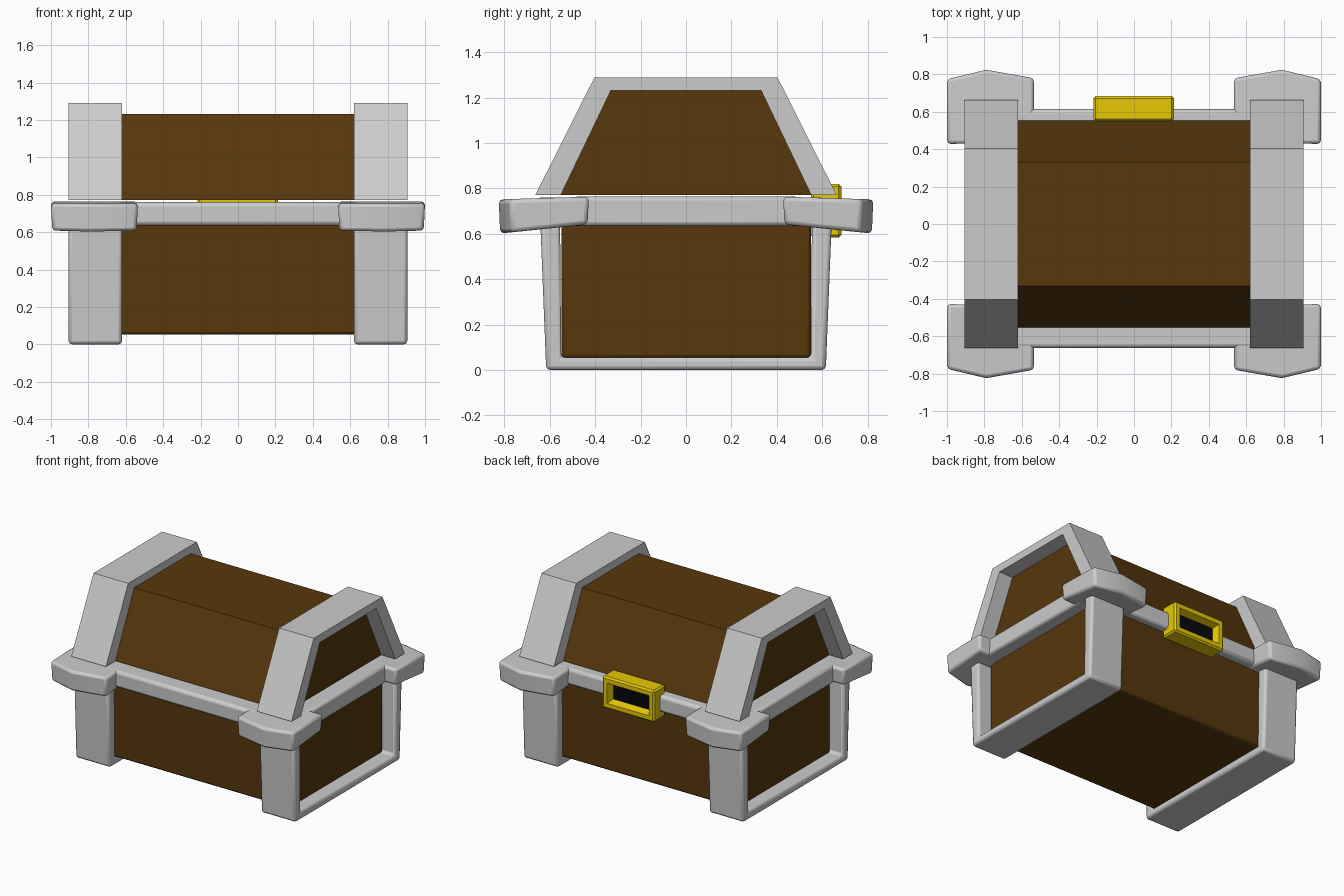
import bpy, bmesh, math
from mathutils import Vector

if "Cube" in bpy.data.objects:
    bpy.data.objects.remove(bpy.data.objects["Cube"])


def material(name, color):
    m = bpy.data.materials.new(name)
    m.diffuse_color = (*color, 1)
    m.use_nodes = True
    m.node_tree.nodes["Principled BSDF"].inputs["Base Color"].default_value = m.diffuse_color
    return m


WOOD = material("wood", (0.095, 0.038, 0.0035))
GOLD = material("gold", (0.79, 0.58, 0.002))
DARK = material("dark", (0.002, 0.002, 0.002))


def finish(name, bm, mat=None, bevel=0.0):
    bmesh.ops.recalc_face_normals(bm, faces=bm.faces)
    me = bpy.data.meshes.new(name)
    bm.to_mesh(me)
    bm.free()
    ob = bpy.data.objects.new(name, me)
    bpy.context.collection.objects.link(ob)
    if mat:
        me.materials.append(mat)
    if bevel:
        mod = ob.modifiers.new("bevel", 'BEVEL')
        mod.width, mod.segments = bevel, 2
        mod.limit_method, mod.angle_limit = 'ANGLE', math.radians(25)
        bpy.ops.object.select_all(action='DESELECT')
        bpy.context.view_layer.objects.active = ob
        ob.select_set(True)
        bpy.ops.object.shade_smooth_by_angle(angle=math.radians(35))
    return ob


def loft(name, lower, upper, mat=None, bevel=0.0):
    """Closed solid between two matching outlines."""
    bm = bmesh.new()
    a = [bm.verts.new(p) for p in lower]
    b = [bm.verts.new(p) for p in upper]
    bm.faces.new(a)
    bm.faces.new(b)
    for i in range(len(a)):
        j = (i + 1) % len(a)
        bm.faces.new((a[i], a[j], b[j], b[i]))
    return finish(name, bm, mat, bevel)


def extrude_x(name, profile, x0, x1, mat=None, bevel=0.0):
    return loft(name, [(x0, y, z) for y, z in profile],
                [(x1, y, z) for y, z in profile], mat, bevel)


def box(name, x0, x1, y0, y1, z0, z1, mat=None, bevel=0.0):
    return extrude_x(name, [(y0, z0), (y1, z0), (y1, z1), (y0, z1)], x0, x1, mat, bevel)


def arch(half):
    """Complete a half profile by mirroring it across y."""
    return half + [(-y, z) for y, z in reversed(half)]


# Wooden body and lid
box("body", -0.805, 0.805, -0.548, 0.55, 0.053, 0.73, WOOD, 0.015)
extrude_x("lid", arch([(0.553, 0.771), (0.332, 1.232)]), -0.79, 0.79, WOOD)

# End bands: U frames below, trapezoid arches above
u_frame = arch([(0.643, 0.68), (0.616, 0.0)]) + [(-0.555, 0.68), (-0.55, 0.055),
                                                (0.55, 0.055), (0.555, 0.68)]
lid_arch = arch([(0.664, 0.771), (0.403, 1.29)]) + [(-0.552, 0.771), (-0.331, 1.232),
                                                   (0.331, 1.232), (0.552, 0.771)]
for side, s in (("left", -1), ("right", 1)):
    extrude_x(side + "_lower_band", u_frame, s * 0.62, s * 0.905, None, 0.018)
    extrude_x(side + "_lid_band", lid_arch, s * 0.62, s * 0.905)
    box(side + "_rim", *sorted((s * 0.6, s * 0.905)), -0.5, 0.5, 0.635, 0.764, None, 0.018)

# Front and back rim beams
box("front_rim", -0.65, 0.65, -0.664, -0.43, 0.635, 0.76, None, 0.022)
box("back_rim", -0.65, 0.65, 0.43, 0.614, 0.635, 0.76, None, 0.022)

# Pointed corner blocks, slightly drooping outward and narrower below
outline = [(0.535, 0.43), (1.0, 0.428), (1.0, 0.775), (0.79, 0.825), (0.535, 0.78)]
centre = Vector((0.77, 0.62))
for sx, nx in ((-1, "left"), (1, "right")):
    for sy, ny in ((-1, "front"), (1, "back")):
        low, up = [], []
        for x, y in outline:
            q = centre + (Vector((x, y)) - centre) * 0.97
            low.append((sx * q.x, sy * q.y, 0.602 + (0.82 - y) * 0.1))
            up.append((sx * x, sy * y, 0.752 + (0.82 - y) * 0.03))
        loft(f"{ny}_{nx}_corner", low, up, None, 0.018)

# Gold lock with a dark recessed keyhole
lock = box("lock", -0.217, 0.213, 0.55, 0.684, 0.583, 0.82, GOLD)
bm = bmesh.new()
bm.from_mesh(lock.data)
bmesh.ops.bevel(bm, geom=bm.edges[:], offset=0.012, segments=1, affect='EDGES')
bm.normal_update()
face = max((f for f in bm.faces if f.normal.y > 0.9), key=lambda f: f.calc_area())
bmesh.ops.inset_region(bm, faces=[face], thickness=0.045)
bmesh.ops.inset_region(bm, faces=[face], thickness=0.024, depth=-0.05)
lock.data.materials.append(DARK)
face.material_index = 1
bm.to_mesh(lock.data)
bm.free()
